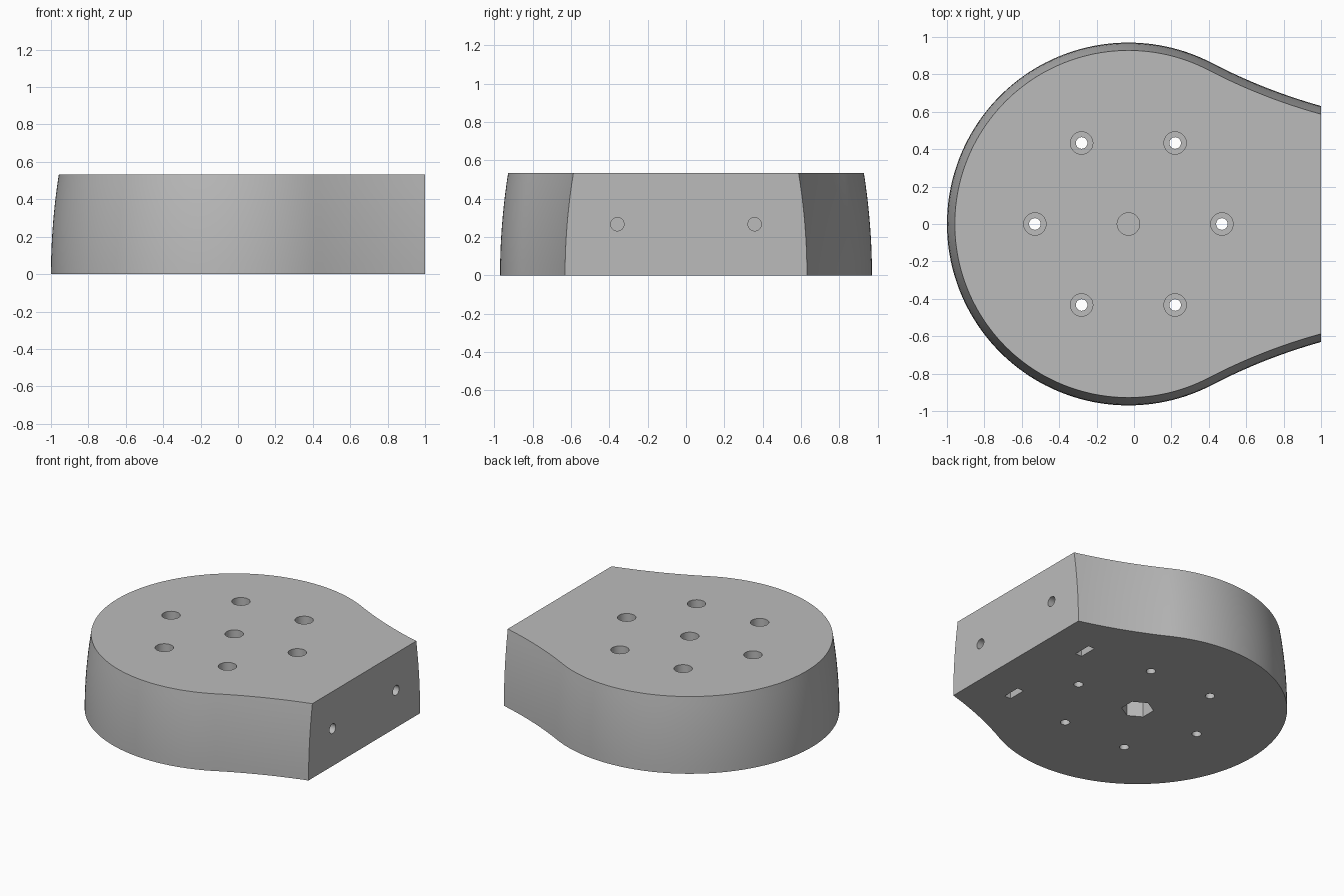
import bpy, bmesh, math
from mathutils import Matrix, Vector

cube = bpy.data.objects.get("Cube")
if cube:
    bpy.data.objects.remove(cube)

H, CX, R, FLARE, END = 0.533, -0.03, 0.97, 3.0, 1.0
INSET, LEVELS = 0.042, 10
JOIN = math.radians(62.5)          # where the round body meets the flared neck

grey = bpy.data.materials.new("plain grey")
grey.use_nodes = True
grey.diffuse_color = (0.5, 0.5, 0.5, 1)
grey.node_tree.nodes["Principled BSDF"].inputs["Base Color"].default_value = (0.5, 0.5, 0.5, 1)


def make_object(name, bm):
    bmesh.ops.recalc_face_normals(bm, faces=bm.faces)
    mesh = bpy.data.meshes.new(name)
    bm.to_mesh(mesh)
    bm.free()
    mesh.materials.append(grey)
    obj = bpy.data.objects.new(name, mesh)
    bpy.context.collection.objects.link(obj)
    return obj


def outline(inset):
    """Round body blending through concave arcs into a flat end."""
    r, big = R - inset, FLARE + inset
    fx, fy = CX + (R + FLARE) * math.cos(JOIN), (R + FLARE) * math.sin(JOIN)
    stop = math.acos((fx - END) / big)
    start = JOIN
    neck = []
    for i in range(17):
        a = stop + (start - stop) * i / 16
        neck.append((fx - big * math.cos(a), fy - big * math.sin(a)))
    sweep = 2 * math.pi - 2 * JOIN
    body = [(CX + r * math.cos(JOIN + sweep * i / 120),
             r * math.sin(JOIN + sweep * i / 120)) for i in range(1, 120)]
    return neck + body + [(x, -y) for x, y in reversed(neck)]


# Body: stacked outlines, drawing inwards towards the top
bm = bmesh.new()
rings = []
for k in range(LEVELS + 1):
    t = k / LEVELS
    rings.append([bm.verts.new((x, y, H * t)) for x, y in outline(INSET * t * t)])
for low, high in zip(rings, rings[1:]):
    for i in range(len(low)):
        j = (i + 1) % len(low)
        bm.faces.new((low[i], low[j], high[j], high[i]))
bm.faces.new(rings[0])
bm.faces.new(rings[-1])
body = make_object("base_body", bm)

# Cutter shapes
cut = bmesh.new()


def prism(radius, start, end, sides=32, turn=0.0):
    start, end = Vector(start), Vector(end)
    axis = end - start
    m = (Matrix.Translation((start + end) / 2)
         @ axis.to_track_quat("Z", "Y").to_matrix().to_4x4()
         @ Matrix.Rotation(turn, 4, "Z"))
    bmesh.ops.create_cone(cut, cap_ends=True, segments=sides, radius1=radius,
                          radius2=radius, depth=axis.length, matrix=m)


def box(center, size):
    bmesh.ops.create_cube(cut, size=1, matrix=Matrix.Translation(center)
                          @ Matrix.Diagonal((*size, 1)))


# Ring of six counterbored screw holes
for i in range(6):
    a = i * math.pi / 3
    x, y = CX + 0.5 * math.cos(a), 0.5 * math.sin(a)
    prism(0.031, (x, y, -0.1), (x, y, 0.3))
    prism(0.06, (x, y, 0.2), (x, y, H + 0.1))

# Centre hole above a hexagonal pocket, with a thin web between
prism(0.06, (CX, 0, 0.22), (CX, 0, H + 0.1))
box_turn = math.pi / 2
hex_pts = [(CX + 0.105 * math.cos(box_turn + i * math.pi / 3),
            0.105 * math.sin(box_turn + i * math.pi / 3)) for i in range(6)]
low = [cut.verts.new((x, y, -0.1)) for x, y in hex_pts]
high = [cut.verts.new((x, y, 0.2)) for x, y in hex_pts]
for i in range(6):
    j = (i + 1) % 6
    cut.faces.new((low[i], low[j], high[j], high[i]))
cut.faces.new(low[::-1])
cut.faces.new(high)

# Bolt holes in the flat end, with nut slots from below
for s in (-1, 1):
    prism(0.035, (0.55, s * 0.358, 0.267), (END + 0.1, s * 0.358, 0.267))
    box((0.715, s * 0.358, 0.12), (0.05, 0.13, 0.44))

cutter = make_object("hole_cutter", cut)
cutter.hide_render = True

# Cut the holes, keep the result and drop the cutter
mod = body.modifiers.new("holes", "BOOLEAN")
mod.operation, mod.solver, mod.object = "DIFFERENCE", "EXACT", cutter
mod.use_self = True
bpy.ops.object.select_all(action="DESELECT")
body.select_set(True)
bpy.context.view_layer.objects.active = body
bpy.ops.object.modifier_apply(modifier=mod.name)
bpy.data.objects.remove(cutter)
bpy.ops.object.shade_smooth_by_angle(angle=math.radians(30))
